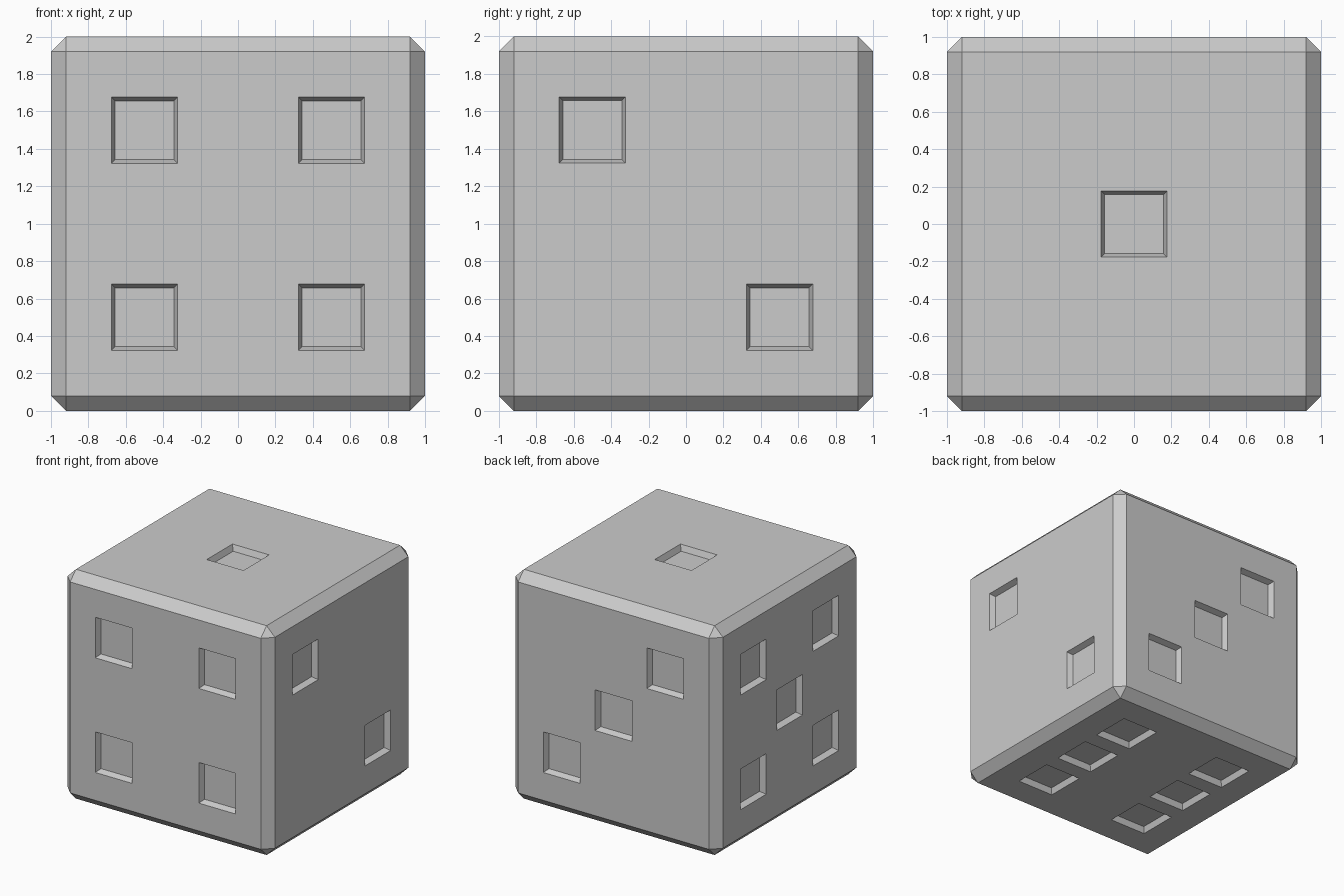
import bpy, bmesh
from mathutils import Vector, Matrix

if "Cube" in bpy.data.objects:
    bpy.data.objects.remove(bpy.data.objects["Cube"])

DEPTH, OUTER, INNER = 0.05, 0.177, 0.157

# chamfered cube body
bpy.ops.mesh.primitive_cube_add(size=2, location=(0, 0, 1))
body = bpy.context.object
body.name = "die_body"
bev = body.modifiers.new("chamfer", 'BEVEL')
bev.width, bev.segments = 0.08, 1

# tapered square pips: face normal, first in-plane axis, pip positions along (axis, normal x axis)
h = 0.5
faces = [
    ((0, -1, 0), (1, 0, 0), [(h, h), (-h, h), (h, -h), (-h, -h)]),
    ((0, 1, 0), (-1, 0, 0), [(-h, -h), (0, 0), (h, h)]),
    ((1, 0, 0), (0, 1, 0), [(-h, h), (h, -h)]),
    ((-1, 0, 0), (0, -1, 0), [(h, h), (-h, h), (0, 0), (h, -h), (-h, -h)]),
    ((0, 0, 1), (1, 0, 0), [(0, 0)]),
    ((0, 0, -1), (1, 0, 0), [(x, y) for x in (-h, h) for y in (-h, 0, h)]),
]
bm = bmesh.new()
slope = (OUTER - INNER) / DEPTH
for normal, axis, spots in faces:
    n, u = Vector(normal), Vector(axis)
    v = n.cross(u)
    frame = Matrix((u, v, n)).transposed()
    for a, b in spots:
        cube = bmesh.ops.create_cube(bm, size=2)["verts"]
        for p in cube:
            top = p.co.z > 0
            half = OUTER + slope * DEPTH if top else INNER
            local = Vector((a + p.co.x * half, b + p.co.y * half,
                            1 + DEPTH if top else 1 - DEPTH))
            p.co = frame @ local + Vector((0, 0, 1))
bmesh.ops.recalc_face_normals(bm, faces=bm.faces)
mesh = bpy.data.meshes.new("pip_cutter")
bm.to_mesh(mesh)
bm.free()
cutter = bpy.data.objects.new("pip_cutter", mesh)
bpy.context.collection.objects.link(cutter)
cutter.hide_render = True
cutter.display_type = 'WIRE'

# recess the pips into the body
cut = body.modifiers.new("pips", 'BOOLEAN')
cut.operation, cut.solver, cut.object = 'DIFFERENCE', 'EXACT', cutter
